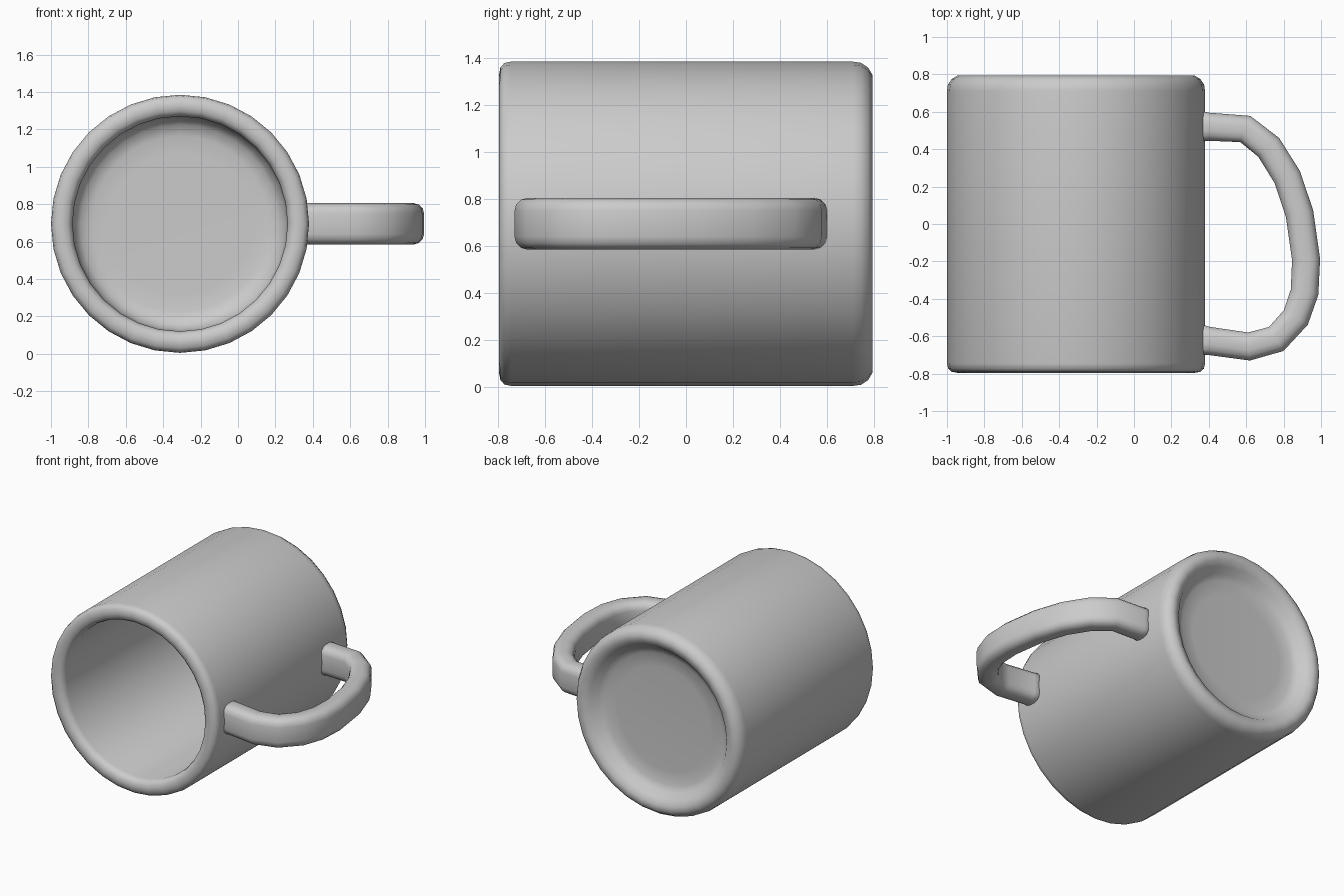
import bpy, bmesh
from math import sin, cos, pi
from mathutils import Vector

if "Cube" in bpy.data.objects:
    bpy.data.objects.remove(bpy.data.objects["Cube"])

CX, CZ = -0.31, 0.695


def make_object(name, bm):
    bmesh.ops.recalc_face_normals(bm, faces=bm.faces)
    for f in bm.faces:
        f.smooth = True
    mesh = bpy.data.meshes.new(name)
    bm.to_mesh(mesh)
    bm.free()
    ob = bpy.data.objects.new(name, mesh)
    bpy.context.collection.objects.link(ob)
    return ob


def bridge(bm, a, b):
    n = len(a)
    for i in range(n):
        bm.faces.new((a[i], a[(i + 1) % n], b[(i + 1) % n], b[i]))


# Mug body: closed (radius, y) profile turned around the y axis
profile = [
    (0.38, 0.695), (0.48, 0.70), (0.525, 0.722), (0.56, 0.765), (0.60, 0.79),
    (0.635, 0.793), (0.665, 0.775), (0.685, 0.745), (0.69, 0.71),
    (0.69, -0.745), (0.684, -0.773), (0.665, -0.79), (0.633, -0.796),
    (0.603, -0.79), (0.583, -0.773), (0.575, -0.745),
    (0.575, 0.50), (0.565, 0.56), (0.53, 0.605), (0.47, 0.62), (0.38, 0.622),
]
SIDES = 32
bm = bmesh.new()
rings = []
for r, y in profile:
    rings.append([bm.verts.new((CX + r * sin(2 * pi * i / SIDES), y,
                                CZ + r * cos(2 * pi * i / SIDES)))
                  for i in range(SIDES)])
for a, b in zip(rings, rings[1:]):
    bridge(bm, a, b)
# Underside and inner floor discs
for ring in (rings[0], rings[-1]):
    bm.faces.new(ring)
make_object("mug_body", bm)

# Handle: rounded rectangle section swept along a path in the xy plane
path = [Vector(p) for p in [
    (0.33, 0.522), (0.40, 0.52), (0.595, 0.508), (0.72, 0.41), (0.82, 0.25),
    (0.885, 0.055), (0.92, -0.19), (0.912, -0.365), (0.865, -0.50),
    (0.76, -0.615), (0.615, -0.655), (0.40, -0.625), (0.33, -0.618)]]
HALF_T, HALF_W, CORNER = 0.075, 0.11, 0.055
section = []
for k, (sx, sz) in enumerate([(1, 1), (-1, 1), (-1, -1), (1, -1)]):
    for j in range(4):
        a = k * pi / 2 + j * pi / 6
        section.append((sx * (HALF_T - CORNER) + CORNER * cos(a),
                        sz * (HALF_W - CORNER) + CORNER * sin(a)))
bm = bmesh.new()
rings = []
last = len(path) - 1
for i, p in enumerate(path):
    d1 = (p - path[max(i - 1, 0)]).normalized()
    d2 = (path[min(i + 1, last)] - p).normalized()
    t = (d1 + d2).normalized()
    normal = Vector((-t.y, t.x))
    flare = 1.15 if i in (0, last) else 1.0
    rings.append([bm.verts.new((p.x + normal.x * u * flare,
                                p.y + normal.y * u * flare, CZ + w))
                  for u, w in section])
for a, b in zip(rings, rings[1:]):
    bridge(bm, a, b)
for ring in (rings[0], rings[-1]):
    bm.faces.new(ring)
make_object("handle", bm)
